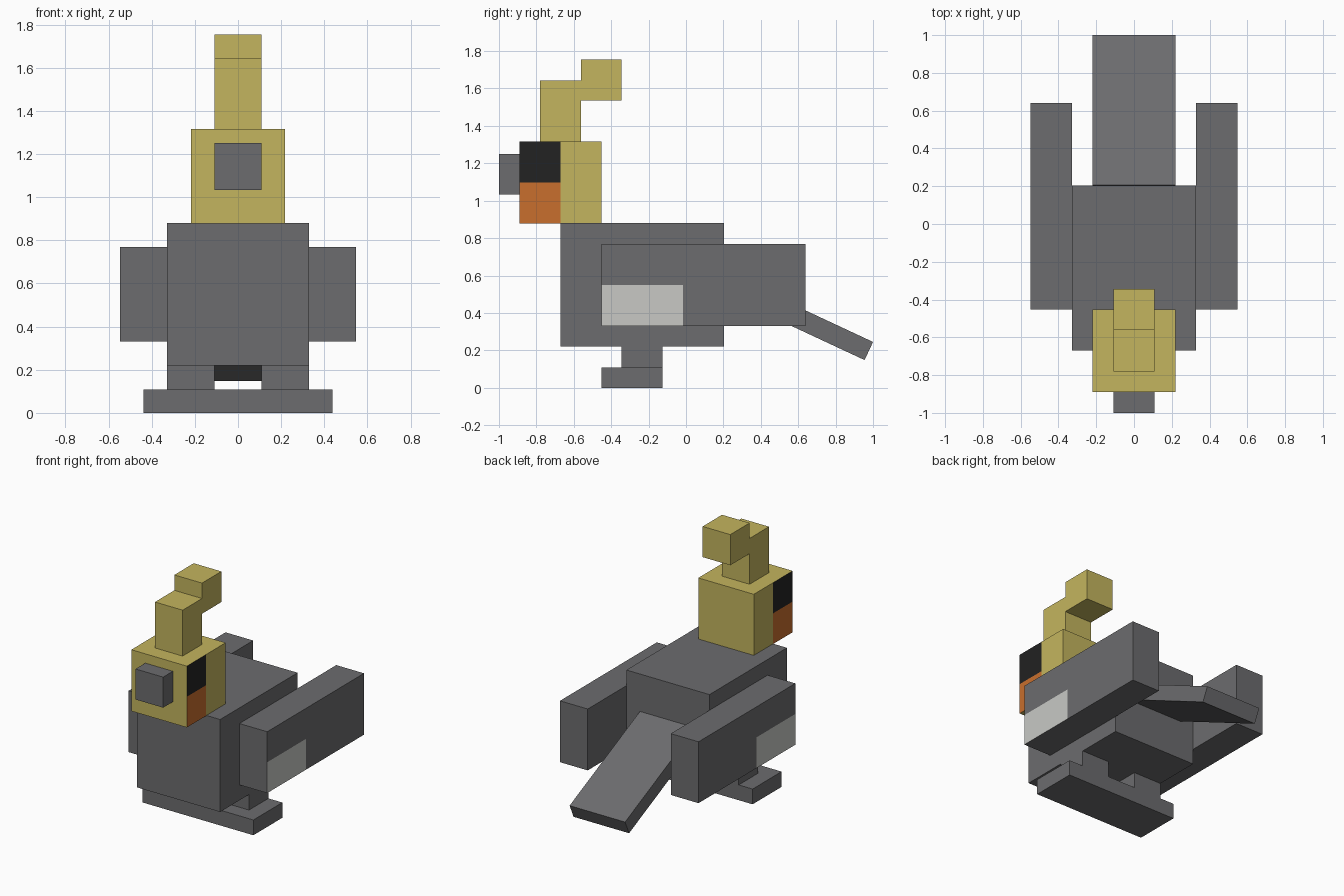
import bpy
import bmesh
import math
from mathutils import Matrix, Vector

cube = bpy.data.objects.get("Cube")
if cube:
    bpy.data.objects.remove(cube)


def material(name, r, g, b):
    m = bpy.data.materials.new(name)
    m.use_nodes = True
    m.diffuse_color = (r, g, b, 1)
    m.node_tree.nodes["Principled BSDF"].inputs["Base Color"].default_value = (r, g, b, 1)
    return m


GREY = material("slate grey", 0.15, 0.15, 0.156)
YELLOW = material("crest yellow", 0.552, 0.462, 0.112)
BLACK = material("eye black", 0.016, 0.016, 0.016)
ORANGE = material("cheek orange", 0.578, 0.156, 0.026)
WHITE = material("wing white", 0.578, 0.584, 0.558)


def box(name, x, y, z, mats, cuts=(), rule=None, matrix=None):
    """Box from (min, max) ranges, cut by (axis, value) planes and coloured by a face rule."""
    bm = bmesh.new()
    bmesh.ops.create_cube(bm, size=1)
    for v in bm.verts:
        v.co = Vector([lo + (c + 0.5) * (hi - lo) for c, (lo, hi) in zip(v.co, (x, y, z))])
    for axis, value in cuts:
        point, normal = Vector(), Vector()
        point[axis], normal[axis] = value, 1
        bmesh.ops.bisect_plane(bm, geom=bm.verts[:] + bm.edges[:] + bm.faces[:],
                               plane_co=point, plane_no=normal)
    bm.normal_update()
    if rule:
        for f in bm.faces:
            f.material_index = rule(f.calc_center_median(), f.normal)
    if matrix:
        bm.transform(matrix)
    mesh = bpy.data.meshes.new(name)
    bm.to_mesh(mesh)
    bm.free()
    for m in mats:
        mesh.materials.append(m)
    obj = bpy.data.objects.new(name, mesh)
    bpy.context.collection.objects.link(obj)
    return obj


# Body
box("body", (-0.328, 0.328), (-0.67, 0.204), (0.22, 0.88), [GREY])


# Head with an eye above a cheek on each side
def head_colour(c, n):
    if abs(n.x) > 0.5 and c.y < -0.67:
        return 1 if c.z > 1.097 else 2
    return 0


box("head", (-0.219, 0.219), (-0.89, -0.452), (0.878, 1.316), [YELLOW, BLACK, ORANGE],
    [(1, -0.671), (2, 1.097)], head_colour)
box("beak", (-0.109, 0.109), (-1.0, -0.89), (1.032, 1.25), [GREY])

# Stepped crest
box("crest_base", (-0.109, 0.109), (-0.78, -0.562), (1.316, 1.644), [YELLOW])
box("crest_tip", (-0.109, 0.109), (-0.562, -0.344), (1.535, 1.754), [YELLOW])

# Sloping tail, placed by its rear top edge
tail_pose = Matrix.Translation((0, 1.0, 0.245)) @ Matrix.Rotation(math.radians(-25), 4, "X")
box("tail", (-0.219, 0.219), (-0.875, 0), (-0.107, 0), [GREY], matrix=tail_pose)

# Wings with a pale outer patch, and legs
for side, s in (("left", 1), ("right", -1)):
    def wing_colour(c, n, s=s):
        return int(n.x * s > 0.5 and c.y < -0.02 and c.z < 0.55)

    box(side + "_wing", sorted((s * 0.328, s * 0.547)), (-0.452, 0.64), (0.33, 0.768),
        [GREY, WHITE], [(1, -0.016), (2, 0.55)], wing_colour)
    box(side + "_leg", sorted((s * 0.109, s * 0.328)), (-0.344, -0.126), (0.109, 0.22), [GREY])

# Feet joined as one slab
box("feet", (-0.438, 0.438), (-0.452, -0.126), (0, 0.109), [GREY])
